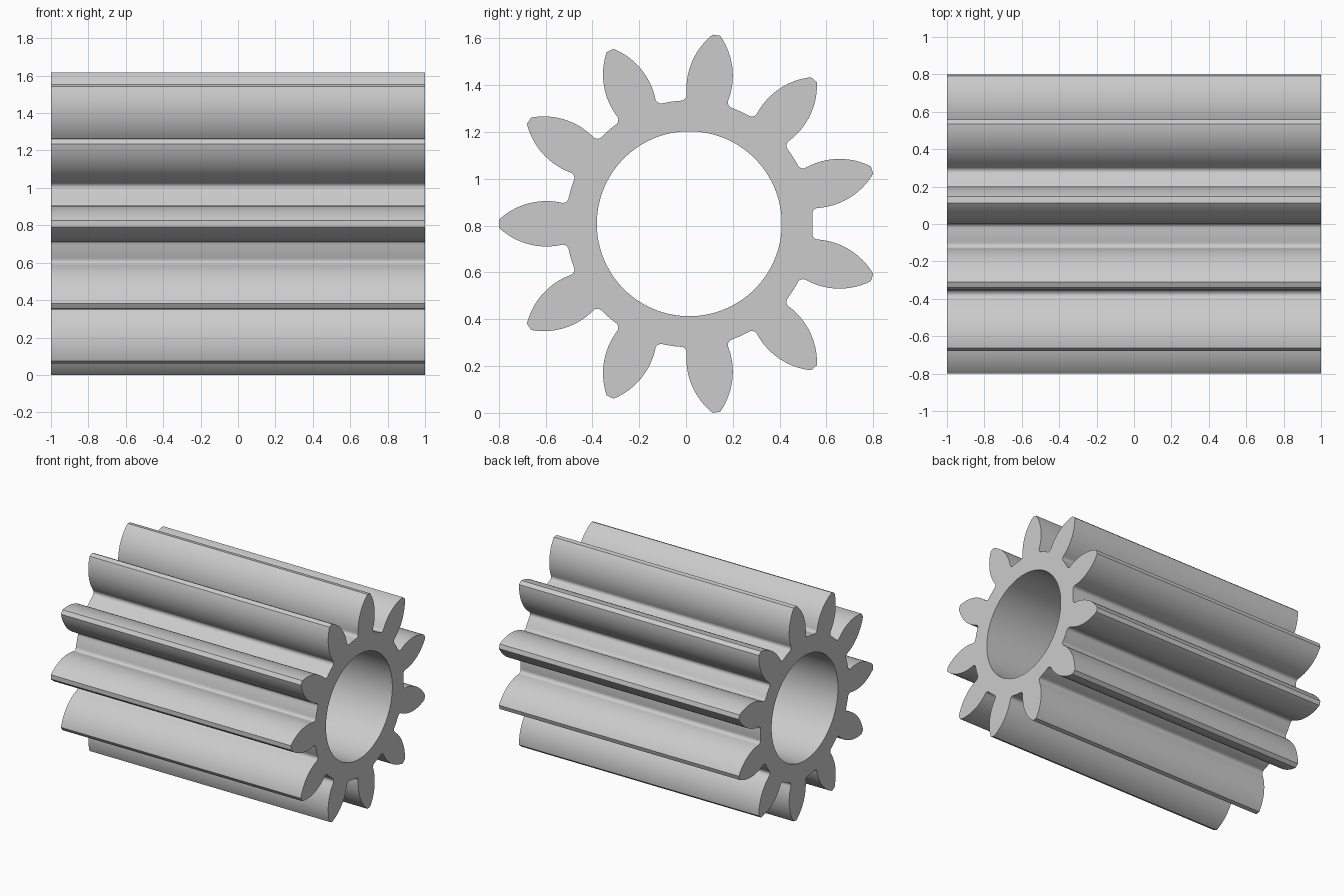
import bpy, bmesh, math
from mathutils import Vector, Matrix
from mathutils.geometry import intersect_sphere_sphere_2d

cube = bpy.data.objects.get("Cube")
if cube:
    bpy.data.objects.remove(cube, do_unlink=True)

TEETH = 11
TIP_R, ROOT_R, BORE_R = 0.814, 0.527, 0.395
FLANK_R, FILLET_R = 0.298, 0.025
CENTRE_Y, CENTRE_Z = 0.014, 0.808
HALF_LENGTH = 1.0
PITCH = 2 * math.pi / TEETH


def arc(centre, radius, start, end, steps):
    """Points along an arc from point start to point end, the short way round."""
    a = math.atan2(*(start - centre).yx)
    b = math.atan2(*(end - centre).yx)
    sweep = (b - a + math.pi) % (2 * math.pi) - math.pi
    return [centre + radius * Vector((math.cos(a + sweep * i / steps),
                                      math.sin(a + sweep * i / steps)))
            for i in range(steps + 1)]


def half_tooth():
    """Upper half of a tooth pointing along +x, from tip corner to valley middle."""
    origin = Vector((0, 0))
    flank_centre = Vector((0.61, -0.201))
    pair = intersect_sphere_sphere_2d(origin, ROOT_R + FILLET_R,
                                      flank_centre, FLANK_R + FILLET_R)
    fillet_centre = max(pair, key=lambda p: p.y)
    tip = max(intersect_sphere_sphere_2d(origin, TIP_R, flank_centre, FLANK_R),
              key=lambda p: p.y)
    flank_end = flank_centre + FLANK_R * (fillet_centre - flank_centre).normalized()
    floor_start = ROOT_R * fillet_centre.normalized()
    floor_mid = ROOT_R * Vector((math.cos(PITCH / 2), math.sin(PITCH / 2)))
    return (arc(flank_centre, FLANK_R, tip, flank_end, 20)
            + arc(fillet_centre, FILLET_R, flank_end, floor_start, 8)[1:]
            + arc(origin, ROOT_R, floor_start, floor_mid, 3)[1:])


# Gear outline: mirror the half tooth, then repeat it around the axis
upper = half_tooth()
lower = [Vector((p.x, -p.y)) for p in reversed(upper[:-1])]
tooth = lower + [Vector((TIP_R, 0))] + upper
outline = []
for k in range(TEETH):
    turn = Matrix.Rotation(math.pi + k * PITCH, 2)
    outline += [turn @ p for p in tooth]
bore = [BORE_R * Vector((math.cos(t * math.pi / 60), math.sin(t * math.pi / 60)))
        for t in range(120)]

# Fill the ring-shaped end and extrude it along x
bm = bmesh.new()
edges = []
for loop in (outline, bore):
    verts = [bm.verts.new((-HALF_LENGTH, p.x + CENTRE_Y, p.y + CENTRE_Z)) for p in loop]
    edges += [bm.edges.new((v, verts[i - 1])) for i, v in enumerate(verts)]
bmesh.ops.triangle_fill(bm, edges=edges, use_beauty=True, normal=(-1, 0, 0))
grown = bmesh.ops.extrude_face_region(bm, geom=bm.faces[:], use_keep_orig=True)
bmesh.ops.translate(bm, vec=(2 * HALF_LENGTH, 0, 0),
                    verts=[g for g in grown["geom"] if isinstance(g, bmesh.types.BMVert)])
bmesh.ops.recalc_face_normals(bm, faces=bm.faces[:])
mesh = bpy.data.meshes.new("pinion_gear")
bm.to_mesh(mesh)
bm.free()
gear = bpy.data.objects.new("pinion_gear", mesh)
bpy.context.collection.objects.link(gear)

# Plain grey material
grey = bpy.data.materials.new("light_grey")
grey.use_nodes = True
colour = (0.6, 0.6, 0.6, 1)
grey.diffuse_color = colour
grey.node_tree.nodes["Principled BSDF"].inputs["Base Color"].default_value = colour
mesh.materials.append(grey)

# Smooth flanks with sharp tips and ends
bpy.ops.object.select_all(action="DESELECT")
gear.select_set(True)
bpy.context.view_layer.objects.active = gear
bpy.ops.object.shade_smooth_by_angle(angle=math.radians(25))
